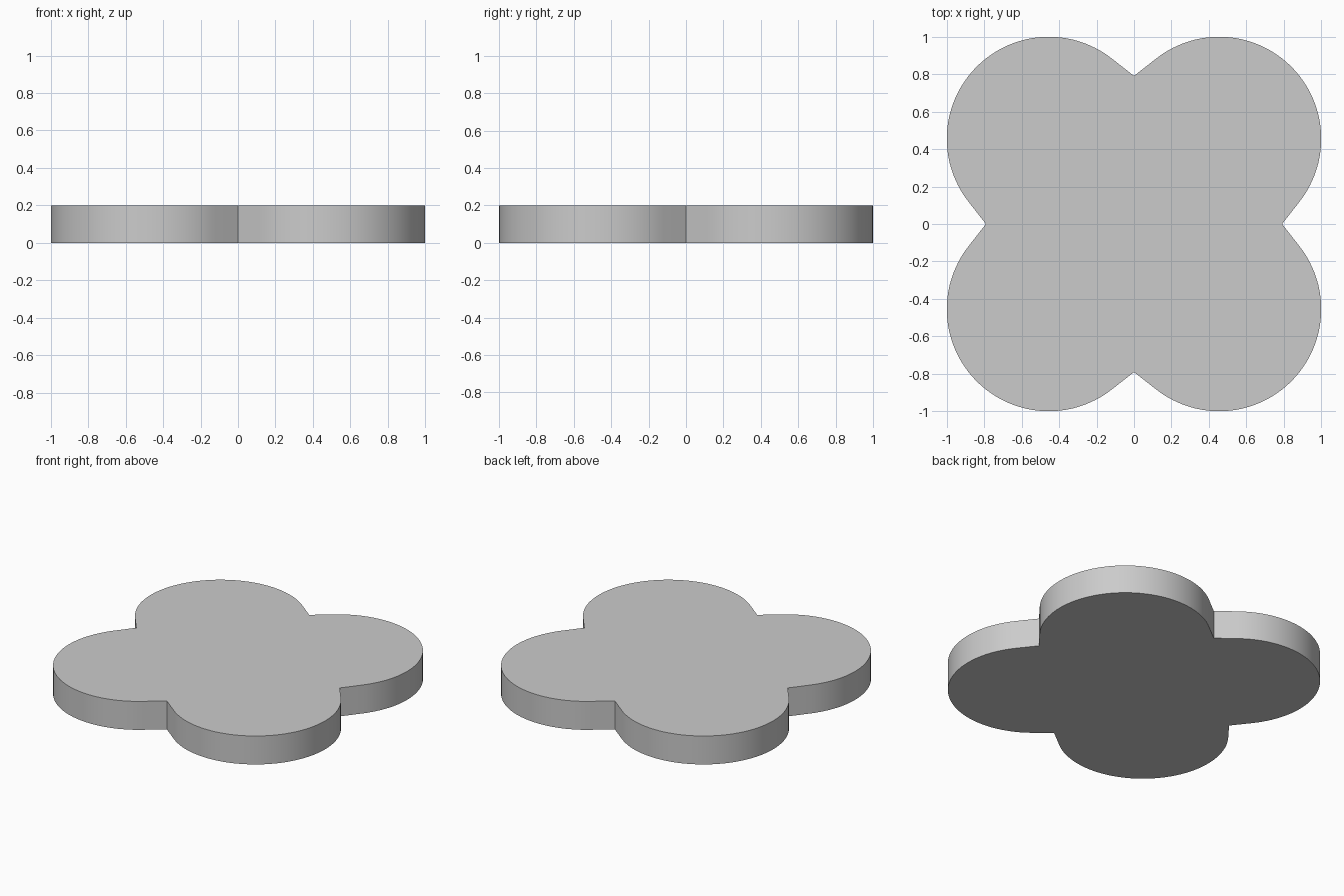
import bpy, bmesh
from math import sin, cos, atan2, acos, hypot, pi, radians

if "Cube" in bpy.data.objects:
    bpy.data.objects.remove(bpy.data.objects["Cube"])

R, C, NOTCH, HEIGHT, STEPS = 0.545, 0.455, 0.791, 0.2, 48

# One lobe: arc ending where tangent lines run into the notches
to_notch = atan2(NOTCH - C, -C)
end = to_notch - acos(R / hypot(C, NOTCH - C))
start = pi / 2 - end
lobe = []
for i in range(STEPS + 1):
    a = start + (end - start) * i / STEPS
    lobe.append((C + R * cos(a), C + R * sin(a)))
lobe.append((0, NOTCH))

# Four lobes around the centre, extruded into a plate
bm = bmesh.new()
verts = []
for k in range(4):
    c, s = round(cos(k * pi / 2)), round(sin(k * pi / 2))
    verts += [bm.verts.new((x * c - y * s, x * s + y * c, 0)) for x, y in lobe]
base = bm.faces.new(verts)
top = bmesh.ops.extrude_face_region(bm, geom=[base], use_keep_orig=True)
bmesh.ops.translate(bm, vec=(0, 0, HEIGHT),
                    verts=[g for g in top["geom"] if isinstance(g, bmesh.types.BMVert)])
bmesh.ops.recalc_face_normals(bm, faces=bm.faces[:])
mesh = bpy.data.meshes.new("quatrefoil_plate")
bm.to_mesh(mesh)
bm.free()
plate = bpy.data.objects.new("quatrefoil_plate", mesh)
bpy.context.collection.objects.link(plate)

# Smooth lobes, crisp rims and notches
bpy.context.view_layer.objects.active = plate
plate.select_set(True)
bpy.ops.object.shade_smooth_by_angle(angle=radians(30))
